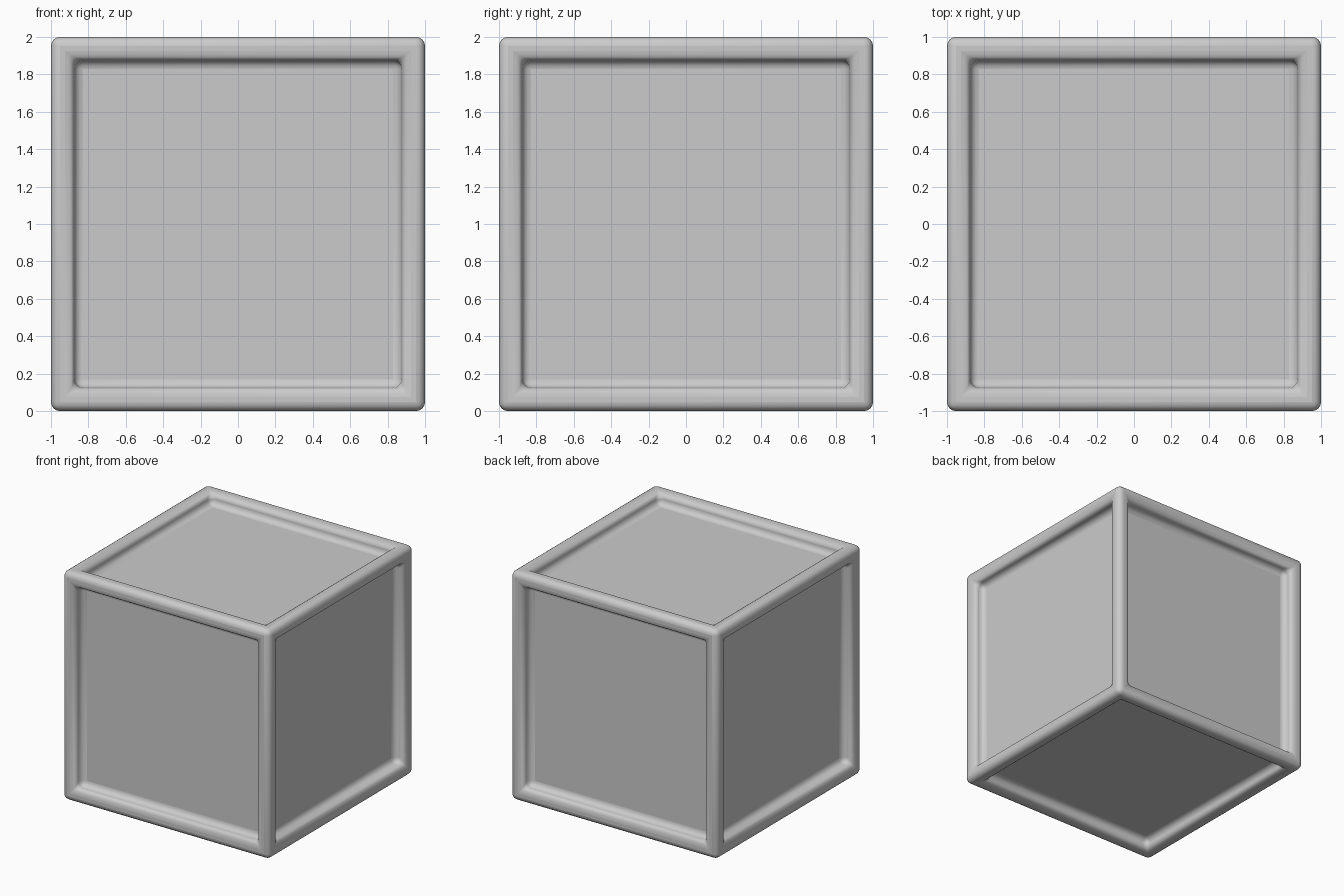
import bpy, bmesh

if "Cube" in bpy.data.objects:
    bpy.data.objects.remove(bpy.data.objects["Cube"])

# Cube with a square panel recessed into every side
bm = bmesh.new()
bmesh.ops.create_cube(bm, size=2.0)
bmesh.ops.translate(bm, verts=bm.verts, vec=(0, 0, 1))
bmesh.ops.inset_individual(bm, faces=bm.faces[:], thickness=0.175, depth=0)
panels = [f for f in bm.faces if all(len(e.link_faces) == 2 for e in f.edges)
          and f.calc_area() > 2.5]
walls = bmesh.ops.inset_individual(bm, faces=panels, thickness=0.0, depth=-0.1)
bmesh.ops.recalc_face_normals(bm, faces=bm.faces)
mesh = bpy.data.meshes.new("crate")
bm.to_mesh(mesh)
bm.free()
crate = bpy.data.objects.new("crate", mesh)
bpy.context.collection.objects.link(crate)

# Rounded rims and fillets
bevel = crate.modifiers.new("rounding", 'BEVEL')
bevel.width = 0.048
bevel.segments = 4
bevel.limit_method = 'ANGLE'
bevel.angle_limit = 0.6

bpy.context.view_layer.objects.active = crate
crate.select_set(True)
bpy.ops.object.shade_smooth_by_angle(angle=0.7)
